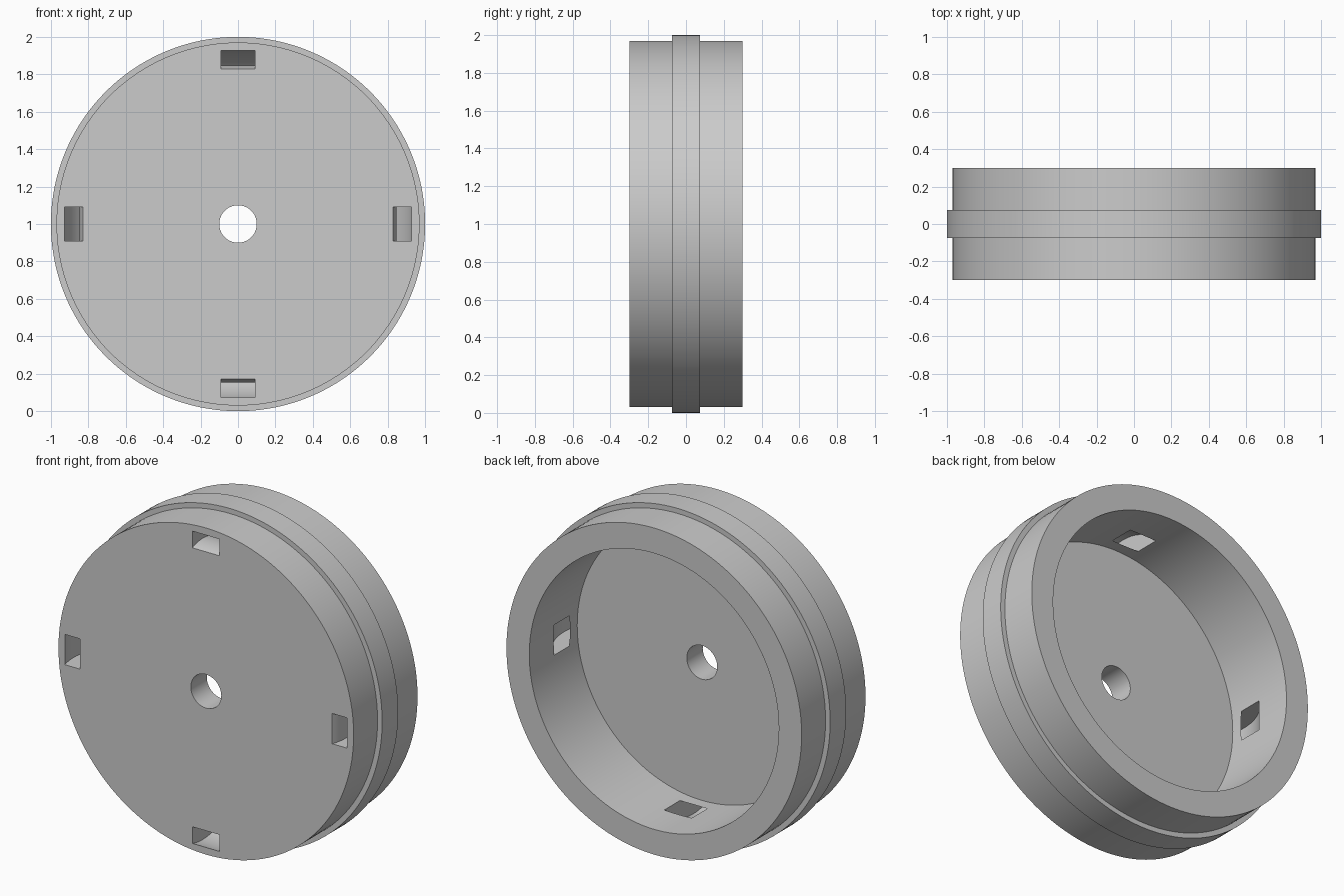
import bpy, bmesh, math
from mathutils import Matrix, Vector

cube = bpy.data.objects.get("Cube")
if cube:
    bpy.data.objects.remove(cube, do_unlink=True)

grey = bpy.data.materials.new("plain_grey")
grey.use_nodes = True
colour = (0.6, 0.6, 0.6, 1)
grey.diffuse_color = colour
grey.node_tree.nodes["Principled BSDF"].inputs["Base Color"].default_value = colour

CENTRE = Vector((0, 0, 1))
SEGMENTS = 160


def make_object(name, bm):
    bmesh.ops.recalc_face_normals(bm, faces=bm.faces)
    mesh = bpy.data.meshes.new(name)
    bm.to_mesh(mesh)
    bm.free()
    mesh.materials.append(grey)
    obj = bpy.data.objects.new(name, mesh)
    bpy.context.collection.objects.link(obj)
    return obj


def lathe(name, profile):
    """Revolve a closed (radius, y) profile about the wheel axis."""
    bm = bmesh.new()
    verts = [bm.verts.new((0, y, 1 + r)) for r, y in profile]
    edges = [bm.edges.new((v, verts[i - 1])) for i, v in enumerate(verts)]
    bmesh.ops.spin(bm, geom=verts + edges, cent=CENTRE, axis=(0, 1, 0),
                   angle=math.tau, steps=SEGMENTS, use_merge=True)
    bmesh.ops.remove_doubles(bm, verts=bm.verts, dist=1e-5)
    return make_object(name, bm)


def slot_cutter(name, turn):
    """Curved rectangular channel from the front face to the cup wall."""
    bm = bmesh.new()
    cy, cr, inner, outer, half = -0.2, 0.58, 0.268, 0.362, 0.09
    steps = 32
    arc = [math.radians(-40 + 120 * i / steps) for i in range(steps + 1)]
    path = [(cy + outer * math.sin(a), cr + outer * math.cos(a)) for a in arc]
    path += [(cy + inner * math.sin(a), cr + inner * math.cos(a)) for a in reversed(arc)]
    face = bm.faces.new([bm.verts.new((-half, y, r)) for y, r in path])
    side = bmesh.ops.extrude_face_region(bm, geom=[face])["geom"]
    bmesh.ops.translate(bm, vec=(2 * half, 0, 0),
                        verts=[g for g in side if isinstance(g, bmesh.types.BMVert)])
    bm.transform(Matrix.Translation(CENTRE) @ Matrix.Rotation(turn, 4, 'Y'))
    obj = make_object(name, bm)
    obj.hide_render = True
    return obj


# Cup-shaped wheel with a centre bore, open back and raised middle rib
wheel = lathe("wheel_hub", [
    (0.1, -0.3), (0.97, -0.3), (0.97, -0.075), (1.0, -0.075), (1.0, 0.075),
    (0.97, 0.075), (0.97, 0.3), (0.82, 0.3), (0.82, -0.15), (0.1, -0.15)])

# Four curved slots around the rim
bpy.context.view_layer.objects.active = wheel
wheel.select_set(True)
for i in range(4):
    cutter = slot_cutter(f"slot_cutter_{i + 1}", i * math.pi / 2)
    cut = wheel.modifiers.new("slot", 'BOOLEAN')
    cut.operation = 'DIFFERENCE'
    cut.solver = 'EXACT'
    cut.object = cutter
    bpy.ops.object.modifier_apply(modifier=cut.name)
    bpy.data.objects.remove(cutter, do_unlink=True)

bpy.ops.object.shade_smooth_by_angle(angle=math.radians(30))
